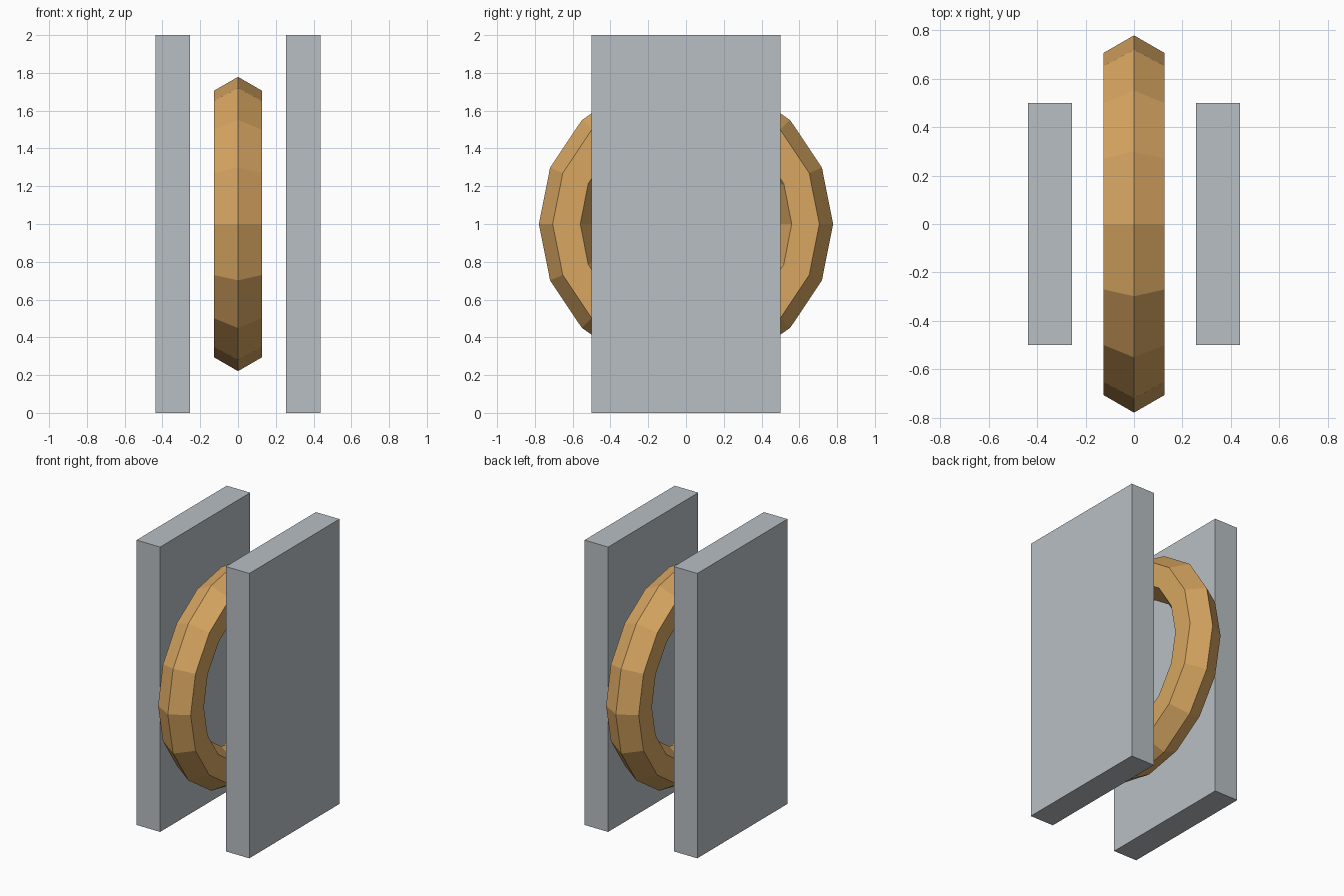
import bpy
import math

cube = bpy.data.objects.get("Cube")
if cube:
    bpy.data.objects.remove(cube, do_unlink=True)


def make_material(name, rgb):
    mat = bpy.data.materials.new(name)
    mat.use_nodes = True
    colour = (*rgb, 1.0)
    mat.diffuse_color = colour
    mat.node_tree.nodes["Principled BSDF"].inputs["Base Color"].default_value = colour
    return mat


grey = make_material("slab grey", (0.48, 0.52, 0.55))
tan = make_material("ring tan", (0.68, 0.38, 0.12))

# Two upright slabs, one on each side
SLAB_INNER, SLAB_OUTER = 0.255, 0.438
for name, side in (("left_slab", 1), ("right_slab", -1)):
    centre = side * (SLAB_INNER + SLAB_OUTER) / 2
    bpy.ops.mesh.primitive_cube_add(size=1, location=(centre, 0, 1))
    slab = bpy.context.object
    slab.name = name
    slab.scale = (SLAB_OUTER - SLAB_INNER, 1, 2)
    bpy.ops.object.transform_apply(location=False, rotation=False, scale=True)
    slab.data.materials.append(grey)

# Faceted ring with a hexagonal section, standing between the slabs
bpy.ops.mesh.primitive_torus_add(
    major_segments=16, minor_segments=6, major_radius=0.633, minor_radius=0.146,
    location=(0, 0, 1), rotation=(0, math.pi / 2, 0))
ring = bpy.context.object
ring.name = "ring"
bpy.ops.object.shade_flat()
ring.data.materials.append(tan)
